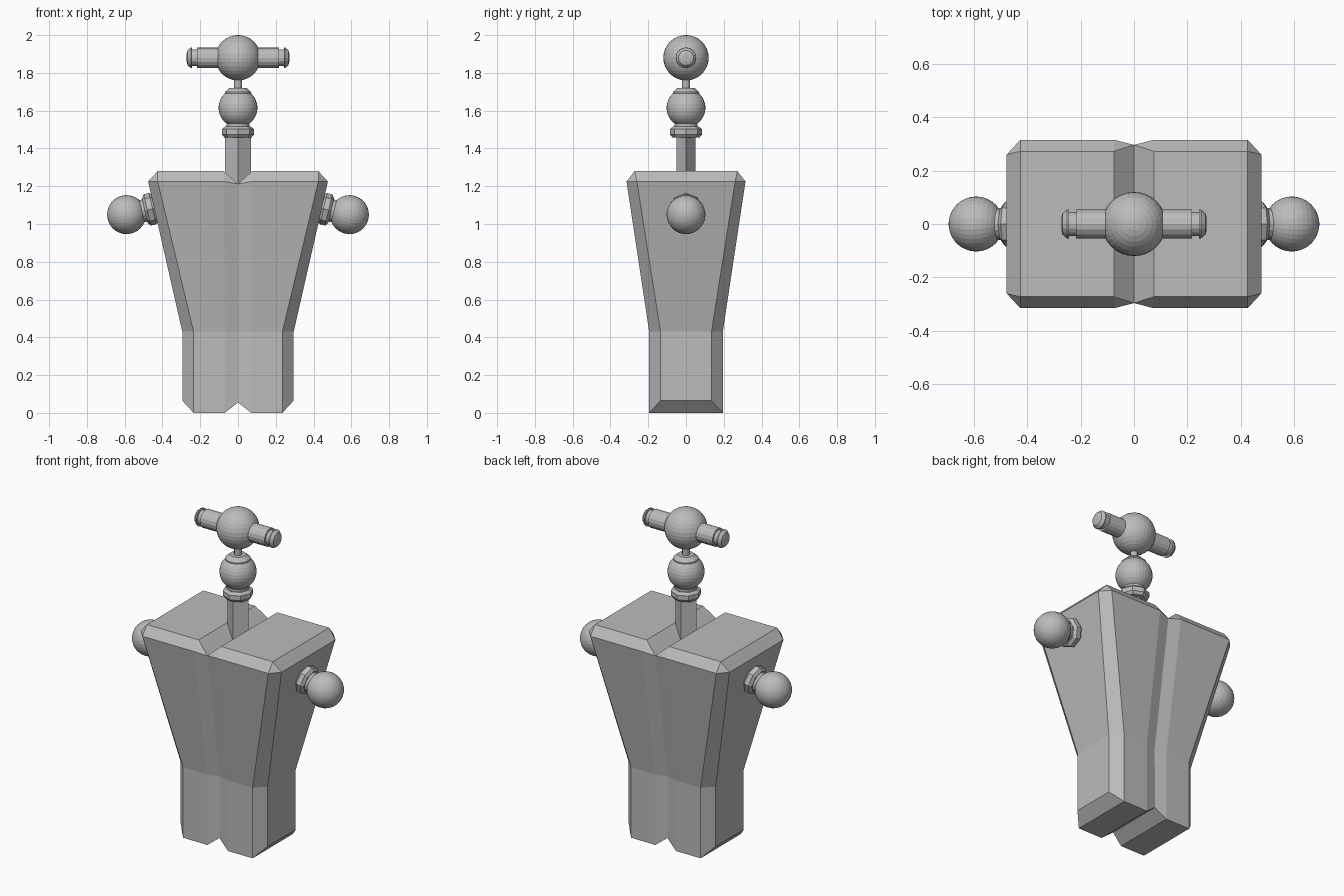
import bpy, bmesh, math
from mathutils import Matrix, Vector

if "Cube" in bpy.data.objects:
    bpy.data.objects.remove(bpy.data.objects["Cube"])

grey = bpy.data.materials.new("plain grey")
grey.diffuse_color = (0.5, 0.5, 0.5, 1)
grey.use_nodes = True
grey.node_tree.nodes["Principled BSDF"].inputs["Base Color"].default_value = grey.diffuse_color


def finish(name, bm, matrix=None):
    bmesh.ops.remove_doubles(bm, verts=bm.verts, dist=1e-5)
    bmesh.ops.recalc_face_normals(bm, faces=bm.faces)
    me = bpy.data.meshes.new(name)
    bm.to_mesh(me)
    bm.free()
    me.materials.append(grey)
    ob = bpy.data.objects.new(name, me)
    bpy.context.collection.objects.link(ob)
    if matrix:
        ob.matrix_world = matrix
    return ob


def lathe(name, profile, sides, matrix=None, sx=1, sy=1):
    """Closed turned solid along +z from (radius, height) pairs."""
    bm = bmesh.new()
    rings = []
    for r, z in profile:
        rings.append([bm.verts.new((sx * r * math.cos(2 * math.pi * i / sides),
                                    sy * r * math.sin(2 * math.pi * i / sides), z))
                      for i in range(sides)])
    for a, b in zip(rings, rings[1:]):
        for i in range(sides):
            j = (i + 1) % sides
            bm.faces.new((a[i], a[j], b[j], b[i]))
    bm.faces.new(rings[0][::-1])
    bm.faces.new(rings[-1])
    return finish(name, bm, matrix)


def ball(name, radius, matrix):
    bm = bmesh.new()
    bmesh.ops.create_uvsphere(bm, u_segments=32, v_segments=16, radius=radius)
    return finish(name, bm, matrix)


def along(base, direction):
    """Matrix placing local +z along a direction."""
    q = Vector(direction).to_track_quat('Z', 'Y')
    return Matrix.Translation(base) @ q.to_matrix().to_4x4()


# Torso: one quarter's points, repeated for all four sign combinations
P = dict(
    c0=(0, .18, .055), g0=(.07, .195, 0), f0=(.235, .195, 0), s0=(.295, .135, .065),
    c1=(0, .178, .43), g1=(.07, .195, .43), f1=(.235, .195, .43), s1=(.295, .135, .43),
    c2=(0, .296, 1.212), g2=(.075, .315, 1.225), f2=(.425, .315, 1.225),
    s2=(.476, .26, 1.225), g3=(.075, .272, 1.28), t3=(.425, .272, 1.28))
panels = [f"{a}{k} {b}{k} {b}{k+1} {a}{k+1}" for k in (0, 1)
          for a, b in ("cg", "gf", "fs")]
panels += ["c2 g2 g3", "g2 f2 t3 g3", "f2 s2 t3"]
spans = ["c0 g0", "g0 f0", "f0 s0", "s0 s1", "s1 s2", "s2 t3", "t3 g3", "g3 c2"]
bm = bmesh.new()
for sx in (1, -1):
    side = {}
    for sy in (1, -1):
        side[sy] = {n: bm.verts.new((x * sx, y * sy, z)) for n, (x, y, z) in P.items()}
        for f in panels:
            bm.faces.new([side[sy][n] for n in f.split()])
    for s in spans:
        a, b = s.split()
        bm.faces.new((side[1][a], side[1][b], side[-1][b], side[-1][a]))
finish("torso", bm)

# Neck post with a diamond section
lathe("neck_post", [(1, 1.2), (1, 1.47)], 4, sx=.07, sy=.05)

# Neck and shoulder joints: chamfered nut, collar and ball
tilt = math.atan2(.181, .795)
joints = [("neck", (0, 0, 1.46), (0, 0, 1))]
for tag, s in (("right", 1), ("left", -1)):
    joints.append((tag + "_shoulder", (s * .439, 0, 1.084),
                   (s * math.cos(tilt), 0, -math.sin(tilt))))
for tag, base, axis in joints:
    m = along(base, axis)
    lathe(tag + "_nut", [(.072, -.002), (.085, .014), (.085, .042), (.068, .056)], 8, m)
    lathe(tag + "_collar", [(.06, .05), (.06, .075)], 16, m)
    ball(tag + "_ball", .103, m @ Matrix.Translation((0, 0, .155)))

# Cap and thin rod between neck ball and head
lathe("neck_cap", [(.07, 1.69), (.07, 1.698), (.045, 1.72)], 24)
lathe("head_rod", [(.021, 1.70), (.021, 1.78)], 12)

# Head ball with two stepped side knobs
ball("head", .12, Matrix.Translation((0, 0, 1.88)))
for tag, s in (("right", 1), ("left", -1)):
    lathe(tag + "_head_knob",
          [(.055, .08), (.055, .217), (.044, .217), (.044, .243), (.054, .243),
           (.054, .25), (.04, .267), (.02, .272)],
          16, along((0, 0, 1.88), (s, 0, 0)))
